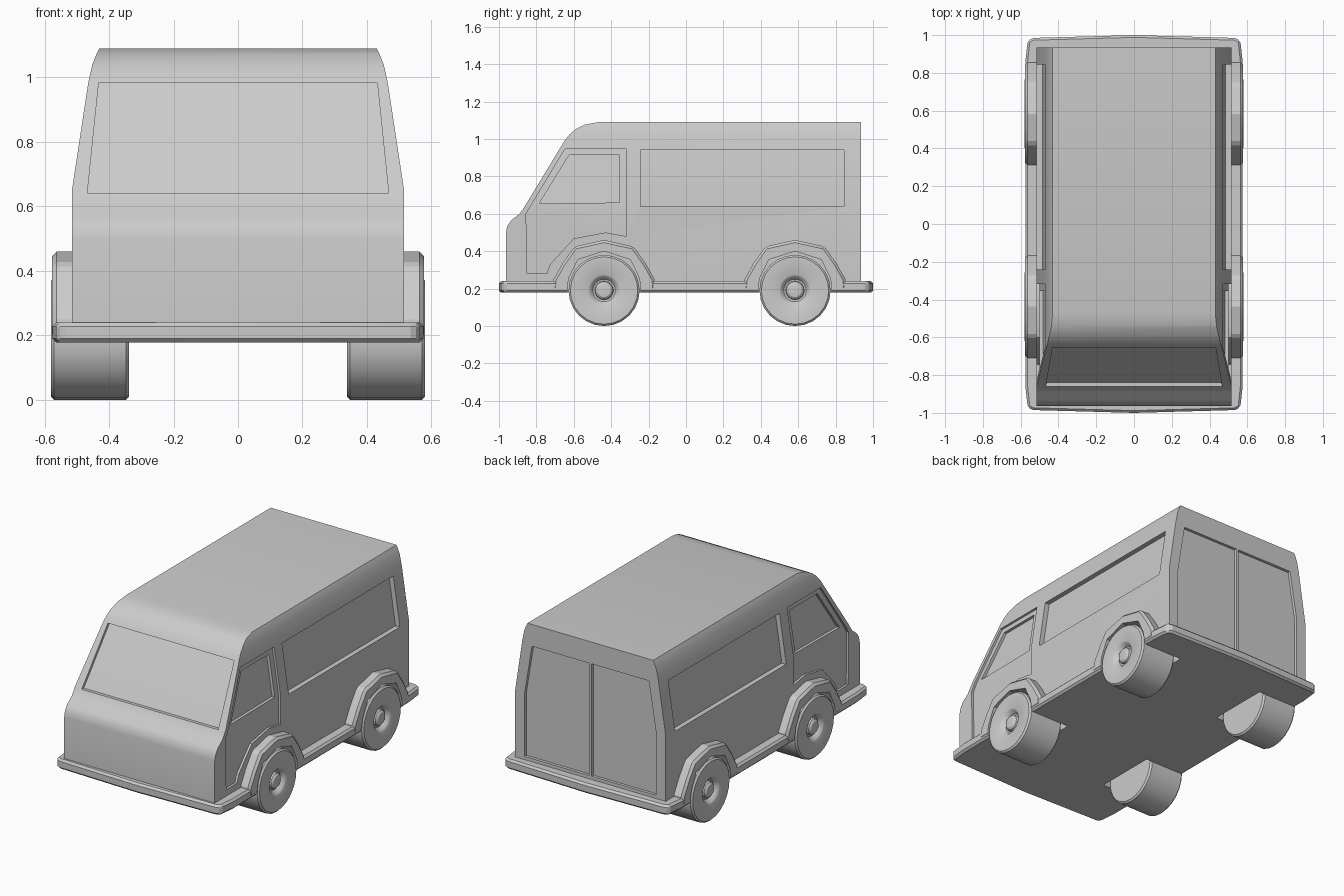
import bpy, bmesh, math
from mathutils import Matrix

if "Cube" in bpy.data.objects:
    bpy.data.objects.remove(bpy.data.objects["Cube"])


def finish(name, bm):
    bmesh.ops.recalc_face_normals(bm, faces=bm.faces)
    mesh = bpy.data.meshes.new(name)
    bm.to_mesh(mesh)
    bm.free()
    ob = bpy.data.objects.new(name, mesh)
    bpy.context.collection.objects.link(ob)
    return ob


def prism(name, pts, axis, lo, hi):
    """Extrude a 2D outline along one axis; pts use the other two axes in order."""
    def place(p, t):
        v = list(p)
        v.insert("xyz".index(axis), t)
        return v
    bm = bmesh.new()
    a = [bm.verts.new(place(p, lo)) for p in pts]
    b = [bm.verts.new(place(p, hi)) for p in pts]
    n = len(pts)
    bm.faces.new(a)
    bm.faces.new(b[::-1])
    for i in range(n):
        bm.faces.new((a[i], a[(i + 1) % n], b[(i + 1) % n], b[i]))
    return finish(name, bm)


def apply(ob, mod):
    bpy.context.view_layer.objects.active = ob
    bpy.ops.object.modifier_apply(modifier=mod.name)


def boolean(ob, tool, op="DIFFERENCE", keep=False):
    m = ob.modifiers.new("bool", "BOOLEAN")
    m.operation, m.solver, m.object = op, "EXACT", tool
    apply(ob, m)
    if not keep:
        bpy.data.objects.remove(tool)


def bevel(ob, width, segments=1):
    m = ob.modifiers.new("bevel", "BEVEL")
    m.width, m.segments, m.limit_method = width, segments, "ANGLE"
    m.angle_limit = math.radians(40)
    apply(ob, m)


def smooth(ob, angle=30):
    bpy.ops.object.select_all(action="DESELECT")
    ob.select_set(True)
    bpy.context.view_layer.objects.active = ob
    bpy.ops.object.shade_smooth_by_angle(angle=math.radians(angle))


def mirrored(half):
    return half + [(-u, v) for u, v in reversed(half) if abs(u) > 1e-6]


# Body: side profile intersected with the tapered cross-section
SIDE = [(-.963, .2), (-.963, .5), (-.955, .535), (-.935, .565), (-.89, .6), (-.865, .635),
        (-.65, .99), (-.625, 1.022), (-.59, 1.052), (-.54, 1.077), (-.47, 1.09),
        (.935, 1.09), (.935, .2)]
SECTION = [(.515, .1), (.515, .65), (.465, .98), (.452, 1.04), (.438, 1.075), (.425, 1.1)]


def section_solid(inset):
    return prism("section", mirrored([(x - inset, z) for x, z in SECTION]), "y", -1.3, 1.3)


body = prism("van_body", SIDE, "x", -1, 1)
boolean(body, section_solid(0), "INTERSECT")


def side_recess(outline, depth):
    cutter = prism("cutter", outline, "x", -1.2, 1.2)
    boolean(cutter, section_solid(depth))
    boolean(body, cutter)


# Cab doors, cab windows and long side windows
side_recess([(-.647, .947), (-.318, .947), (-.318, .48), (-.43, .5), (-.6, .468),
             (-.727, .33), (-.745, .28), (-.85, .28), (-.855, .6)], .014)
side_recess([(-.625, .915), (-.355, .915), (-.355, .66), (-.785, .655)], .032)
side_recess([(-.242, .942), (.845, .942), (.845, .638), (-.242, .638)], .03)

# Windscreen recess, parallel to the sloping front
screen = prism("cutter", mirrored([(.467, .642), (.432, .982)]), "y", -1.2, -.5)
boolean(screen, prism("core", [(y + .015, z - .009) for y, z in SIDE], "x", -1, 1))
boolean(body, screen)

# Pair of rear doors
for s in (-1, 1):
    door = [(s * x, z) for x, z in [(.008, .26), (.45, .26), (.45, .65), (.4, .955), (.008, .955)]]
    boolean(body, prism("cutter", door, "y", .917, 1.1))

# Skirt: floor slab with bumpers and wheel arches
quarter = [(.575, .86), (.563, .97), (.535, .985), (0, 1)]
plan = mirrored([(x, -y) for x, y in reversed(quarter)] + quarter[:-1])
plan.insert(7, (0, 1))
skirt = prism("skirt", plan, "z", .178, .24)
bevel(skirt, .012)

WHEEL_Z = .19
WHEELS_Y = (-.438, .583)
ARCH = [(.275, 0), (.27, .06), (.222, .145), (.158, .235), (0, .27)]
WELL = [(.195, -.12), (.195, .03), (.187, .07), (.14, .165), (0, .21)]


def at_wheel(half, y):
    return [(u + y, v + WHEEL_Z) for u, v in mirrored(half)]


for y in WHEELS_Y:
    for s in (-1, 1):
        arch = prism("arch", at_wheel(ARCH, y), "x", s * .45, s * .577)
        bevel(arch, .014)
        boolean(skirt, arch, "UNION")
for y in WHEELS_Y:
    for s in (-1, 1):
        well = prism("well", at_wheel(WELL, y), "x", s * .3, s * 1.1)
        boolean(skirt, well, keep=True)
        boolean(body, well)
smooth(body)
smooth(skirt, 20)

# Wheels: lathed tyre with dished rim and domed hub (radius, x)
RIM = [(0, .338), (.18, .338), (.19, .348), (.19, .57), (.18, .58), (.085, .58), (.076, .575),
       (.06, .553), (.05, .551), (.047, .565), (.035, .575), (0, .579)]
for y, end in zip(WHEELS_Y, ("front", "rear")):
    for s, side in ((-1, "left"), (1, "right")):
        bm = bmesh.new()
        vs = [bm.verts.new((s * x, 0, -r)) for r, x in RIM]
        es = [bm.edges.new(e) for e in zip(vs, vs[1:])]
        bmesh.ops.spin(bm, geom=vs + es, cent=(0, 0, 0), axis=(1, 0, 0),
                       angle=math.tau, steps=24, use_duplicate=False)
        bmesh.ops.remove_doubles(bm, verts=bm.verts, dist=1e-4)
        bmesh.ops.transform(bm, matrix=Matrix.Translation((0, y, WHEEL_Z)), verts=bm.verts)
        smooth(finish(f"{end}_{side}_wheel", bm))
